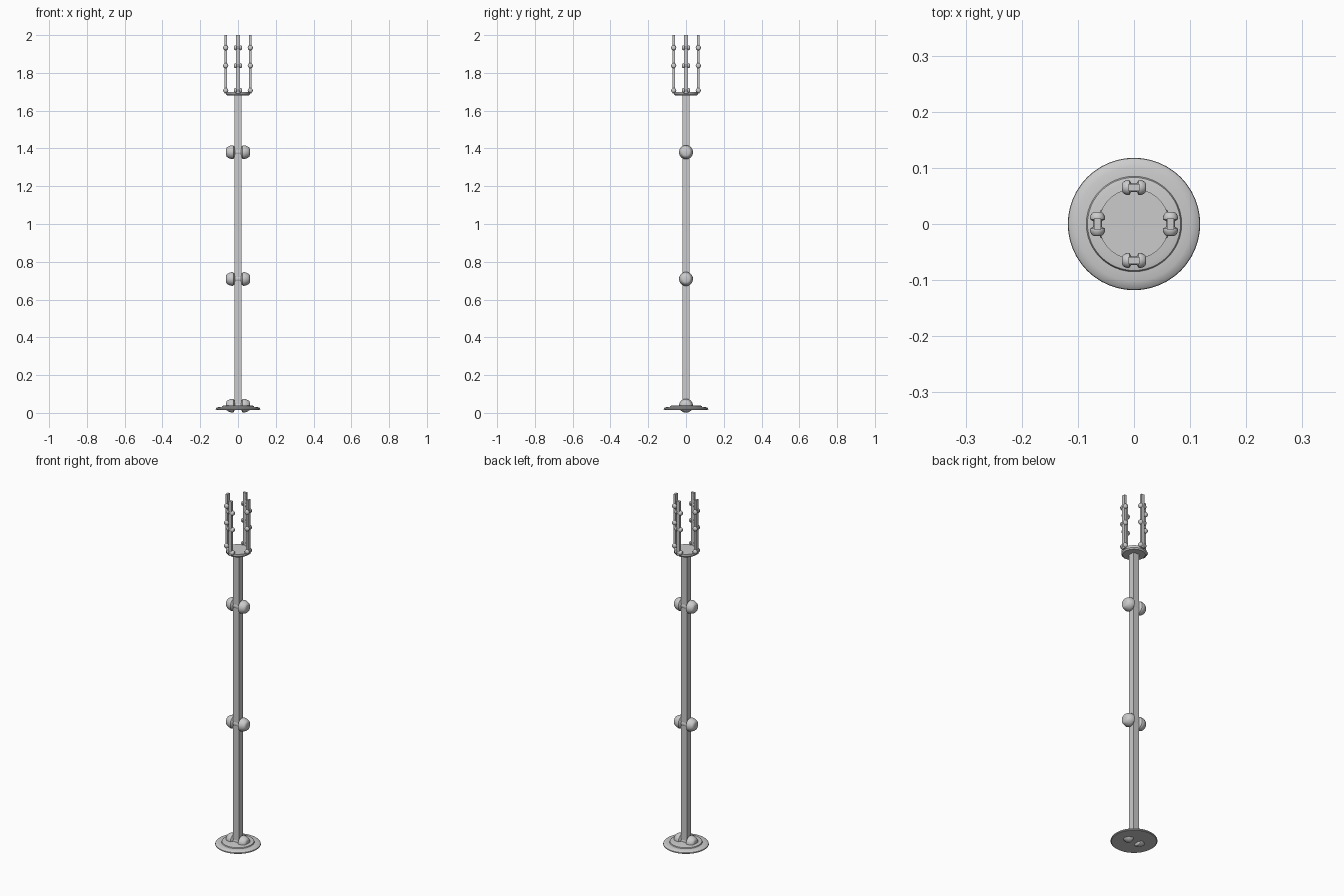
import bpy, bmesh, math
from mathutils import Matrix

if "Cube" in bpy.data.objects:
    bpy.data.objects.remove(bpy.data.objects["Cube"])


def make_object(name, bm):
    bmesh.ops.remove_doubles(bm, verts=bm.verts, dist=1e-6)
    bmesh.ops.recalc_face_normals(bm, faces=bm.faces)
    mesh = bpy.data.meshes.new(name)
    bm.to_mesh(mesh)
    bm.free()
    obj = bpy.data.objects.new(name, mesh)
    bpy.context.collection.objects.link(obj)
    return obj


def smooth(obj):
    bpy.ops.object.select_all(action='DESELECT')
    obj.select_set(True)
    bpy.context.view_layer.objects.active = obj
    bpy.ops.object.shade_smooth_by_angle(angle=math.radians(35))


def lathe(name, profile, steps, matrix=Matrix()):
    """Spin (radius, height) points about z, then place the result."""
    bm = bmesh.new()
    vs = [bm.verts.new((r, 0, z)) for r, z in profile]
    es = [bm.edges.new(p) for p in zip(vs, vs[1:])]
    bmesh.ops.spin(bm, geom=vs + es, axis=(0, 0, 1), cent=(0, 0, 0),
                   angle=math.tau, steps=steps)
    bmesh.ops.transform(bm, matrix=matrix, verts=bm.verts)
    obj = make_object(name, bm)
    smooth(obj)
    return obj


def box(name, size, matrix):
    bm = bmesh.new()
    bmesh.ops.create_cube(bm, size=1)
    bmesh.ops.scale(bm, vec=size, verts=bm.verts)
    bmesh.ops.transform(bm, matrix=matrix, verts=bm.verts)
    return make_object(name, bm)


# Dumbbell-shaped knob pair, lying along x
half = [(0.0, 0.063), (0.017, 0.0625), (0.024, 0.060), (0.029, 0.054),
        (0.034, 0.043), (0.037, 0.031), (0.035, 0.024), (0.028, 0.019), (0.021, 0.016)]
dumbbell = half + [(r, -z) for r, z in reversed(half)]
along_x = Matrix.Rotation(math.pi / 2, 4, 'Y')

# Base disc with rounded rim and raised centre
lathe("base", [(0, 0.016), (0.114, 0.016), (0.118, 0.019), (0.117, 0.024),
               (0.112, 0.028), (0.102, 0.031), (0.085, 0.032),
               (0.083, 0.037), (0.074, 0.039), (0, 0.039)], 48)

# Square pole and its knobs
box("pole", (0.037, 0.037, 1.67), Matrix.Translation((0, 0, 0.855)))
for i, z in enumerate((0.038, 0.709, 1.38)):
    lathe(f"pole_knob_{i + 1}", dumbbell, 28, Matrix.Translation((0, 0, z)) @ along_x)

# Top plate carrying the prongs
lathe("top_plate", [(0, 1.68), (0.057, 1.68), (0.063, 1.687), (0.063, 1.70), (0, 1.70)], 40)

# Four prongs, each a small strip with three knob pairs
small = [(r * 0.37, z * 0.34) for r, z in dumbbell]
for k in range(4):
    turn = Matrix.Rotation(k * math.pi / 2, 4, 'Z')
    box(f"prong_{k + 1}", (0.020, 0.013, 0.31),
        turn @ Matrix.Translation((0, -0.065, 1.845)))
    for i, z in enumerate((1.707, 1.838, 1.933)):
        lathe(f"prong_{k + 1}_knob_{i + 1}", small, 16,
              turn @ Matrix.Translation((0, -0.065, z)) @ along_x)
